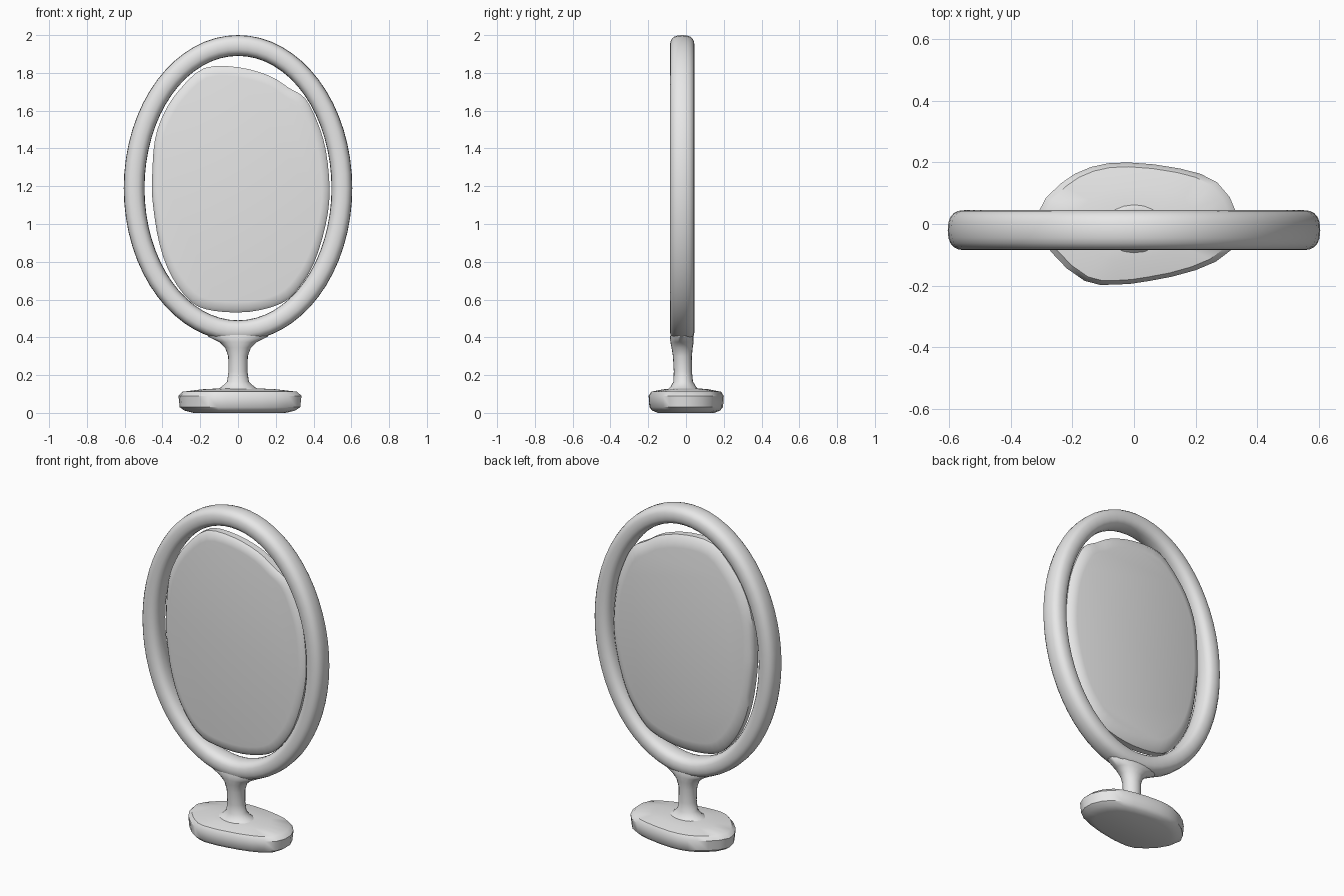
import bpy
import bmesh
import math
from mathutils import Vector

cube = bpy.data.objects.get("Cube")
if cube:
    bpy.data.objects.remove(cube, do_unlink=True)

grey = bpy.data.materials.new("plain light grey")
grey.use_nodes = True
colour = (0.8, 0.8, 0.8, 1.0)
grey.diffuse_color = colour
grey.node_tree.nodes["Principled BSDF"].inputs["Base Color"].default_value = colour


def loft(name, rings, closed=False, angle=40):
    """Skin a list of equal-length point loops, capping the ends if open."""
    bm = bmesh.new()
    loops = [[bm.verts.new(p) for p in ring] for ring in rings]
    pairs = list(zip(loops, loops[1:]))
    if closed:
        pairs.append((loops[-1], loops[0]))
    for low, high in pairs:
        for i in range(len(low)):
            j = (i + 1) % len(low)
            bm.faces.new((low[i], low[j], high[j], high[i]))
    if not closed:
        bm.faces.new(loops[0])
        bm.faces.new(loops[-1])
    bmesh.ops.recalc_face_normals(bm, faces=bm.faces)
    mesh = bpy.data.meshes.new(name)
    bm.to_mesh(mesh)
    bm.free()
    mesh.materials.append(grey)
    obj = bpy.data.objects.new(name, mesh)
    bpy.context.collection.objects.link(obj)
    bpy.ops.object.select_all(action="DESELECT")
    obj.select_set(True)
    bpy.context.view_layer.objects.active = obj
    bpy.ops.object.shade_smooth_by_angle(angle=math.radians(angle))
    return obj


def smooth_loop(points, steps=3):
    """Round a closed 2D outline with a Catmull-Rom spline."""
    pts = [Vector(p) for p in points]
    n = len(pts)
    out = []
    for i in range(n):
        a, b, c, d = (pts[(i + k) % n] for k in (-1, 0, 1, 2))
        for s in range(steps):
            t = s / steps
            out.append(0.5 * (2 * b + (c - a) * t + (2 * a - 5 * b + 4 * c - d) * t**2
                              + (3 * b - a - 3 * c + d) * t**3))
    return out


def turns(count):
    return [math.tau * i / count for i in range(count)]


def squircle(angle, power):
    """Point on a unit circle with slightly squared sides."""
    return [math.copysign(abs(v) ** power, v) for v in (math.cos(angle), math.sin(angle))]


# Oval hoop frame with a squared-off round section
centre_y, centre_z = -0.02, 1.19
hoop = []
for t in turns(64):
    ring = []
    for s in turns(20):
        u, v = squircle(s, 0.8)
        ring.append(((0.55 + 0.055 * u) * math.cos(t), centre_y + 0.065 * v,
                     centre_z + (0.755 + 0.055 * u) * math.sin(t)))
    hoop.append(ring)
loft("hoop_frame", hoop, closed=True)

# Mirror panel: slightly lopsided oval slab with rounded rims
outline = smooth_loop([
    (-0.18, 1.825), (0, 1.83), (0.165, 1.785), (0.27, 1.72), (0.355, 1.665), (0.42, 1.54),
    (0.465, 1.39), (0.485, 1.18), (0.465, 1), (0.405, 0.8), (0.325, 0.665), (0.23, 0.58),
    (0.06, 0.535), (-0.125, 0.54), (-0.245, 0.585), (-0.35, 0.72), (-0.415, 0.89),
    (-0.45, 1.1), (-0.455, 1.235), (-0.44, 1.445), (-0.39, 1.59), (-0.31, 1.71)])
panel = []
for y, inset in ((-0.06, 0.045), (-0.055, 0.015), (-0.04, 0), (0, 0), (0.02, 0.02), (0.03, 0.06)):
    shrink = 1 - inset / 0.55
    panel.append([(p.x * shrink, y, centre_z + (p.y - centre_z) * shrink) for p in outline])
loft("mirror_panel", panel)

# Foot: chunky oval disc with bevelled rims
foot_outline = smooth_loop([
    (-0.02, 0.2), (0.15, 0.18), (0.27, 0.135), (0.335, 0.03), (0.315, -0.085), (0.2, -0.15),
    (0.05, -0.185), (-0.06, -0.197), (-0.16, -0.185), (-0.27, -0.09), (-0.315, 0.03),
    (-0.24, 0.13), (-0.14, 0.185)], steps=2)
foot = [[(p.x * size, p.y * size, z) for p in foot_outline]
        for z, size in ((0, 0.75), (0.012, 0.9), (0.03, 0.98), (0.09, 1), (0.112, 0.93), (0.125, 0.6),
                        (0.13, 0.3))]
loft("foot", foot)

# Stem: flared into the foot below and the hoop above
sections = [(0.11, 0.15, 0.1), (0.135, 0.09, 0.07), (0.165, 0.058, 0.052), (0.22, 0.05, 0.048),
            (0.3, 0.052, 0.05), (0.345, 0.068, 0.056), (0.375, 0.1, 0.062), (0.405, 0.16, 0.062),
            (0.44, 0.16, 0.05)]
stem = [[(rx * math.cos(t), -0.01 - 0.03 * z + ry * math.sin(t), z) for t in turns(20)]
        for z, rx, ry in sections]
loft("stem", stem, angle=60)
